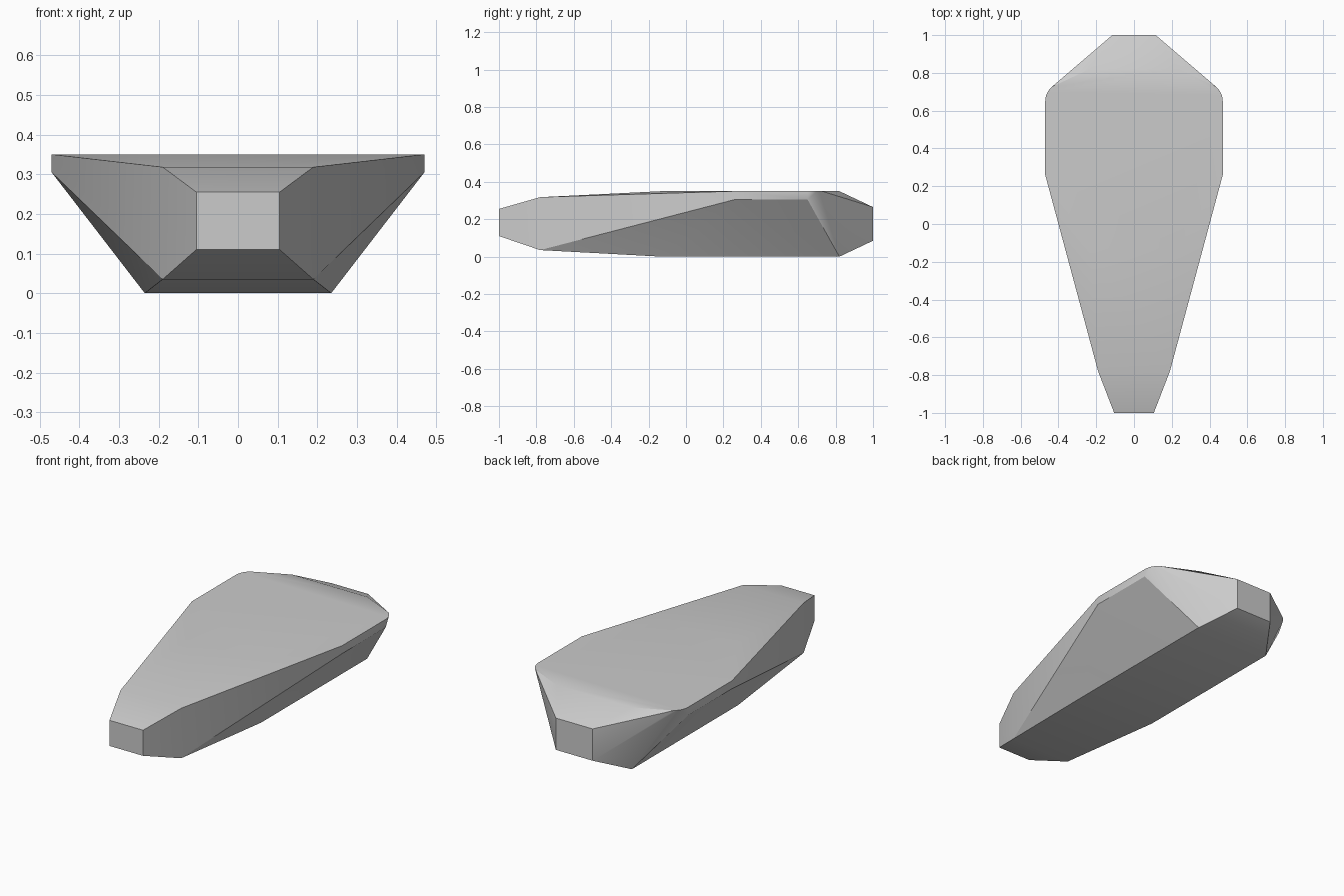
import bpy
import bmesh
import math

cube = bpy.data.objects.get("Cube")
if cube:
    bpy.data.objects.remove(cube, do_unlink=True)

# Plain grey material
grey = bpy.data.materials.new("plain_grey")
grey.use_nodes = True
colour = (0.6, 0.6, 0.6, 1)
grey.diffuse_color = colour
grey.node_tree.nodes["Principled BSDF"].inputs["Base Color"].default_value = colour

# Cross-sections of one half: (half width, y, heights)
sections = [
    (0.105, -1.0, (0.11, 0.255)),    # blunt front end
    (0.19, -0.78, (0.035, 0.318)),   # front shoulder
    (0.235, -0.13, (0.0, 0.35)),     # start of flat top and base
    (0.47, 0.26, (0.305, 0.35)),     # wide rim, front
    (0.47, 0.65, (0.305, 0.35)),     # wide rim, back
    (0.235, 0.82, (0.0, 0.35)),      # end of flat top and base
    (0.115, 1.0, (0.085, 0.265)),    # blunt back end
]
points = [(s * x, y, z) for x, y, zs in sections for z in zs for s in (-1, 1)]

# Rounded back corners of the rim
for i in range(1, 6):
    a = math.radians(10 * i)
    for s in (-1, 1):
        points.append((s * (0.37 + 0.1 * math.cos(a)), 0.65 + 0.1 * math.sin(a), 0.35))

# Faceted solid wrapped round the sections
bm = bmesh.new()
for p in points:
    bm.verts.new(p)
hull = bmesh.ops.convex_hull(bm, input=bm.verts)
loose = [v for v in bm.verts if not v.link_faces]
bmesh.ops.delete(bm, geom=loose, context="VERTS")
bmesh.ops.dissolve_limit(bm, angle_limit=math.radians(0.5), verts=bm.verts, edges=bm.edges)
bmesh.ops.recalc_face_normals(bm, faces=bm.faces)
mesh = bpy.data.meshes.new("tapered_body")
bm.to_mesh(mesh)
bm.free()
mesh.materials.append(grey)
body = bpy.data.objects.new("tapered_body", mesh)
bpy.context.collection.objects.link(body)

# Soft shading across shallow angles, crisp main edges
bpy.ops.object.select_all(action="DESELECT")
body.select_set(True)
bpy.context.view_layer.objects.active = body
bpy.ops.object.shade_smooth_by_angle(angle=math.radians(30))
